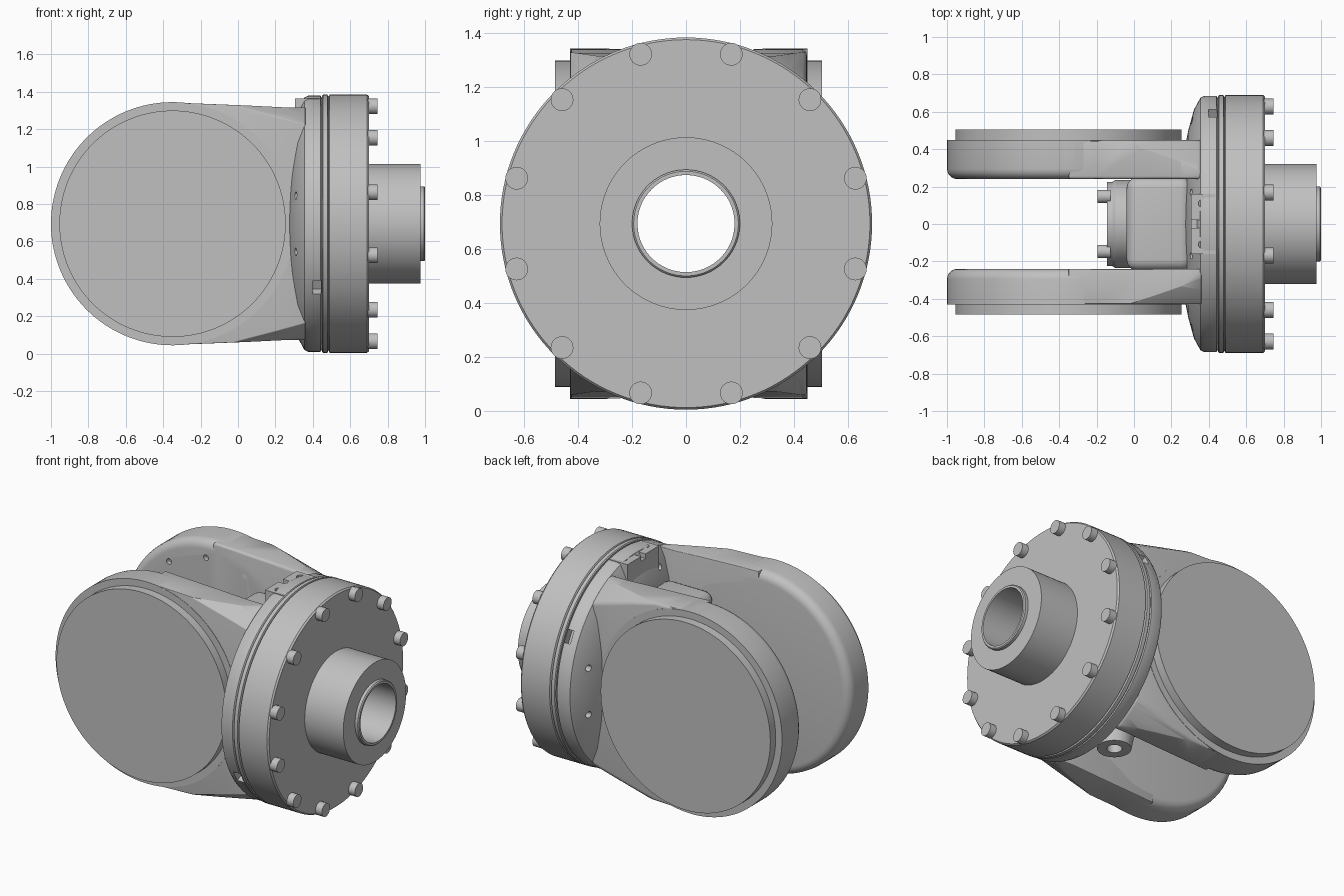
import bpy, bmesh, math
from mathutils import Matrix, Vector

cube = bpy.data.objects.get("Cube")
if cube:
    bpy.data.objects.remove(cube, do_unlink=True)

CZ = 0.695          # height of the main axis
ARM_X = -0.35       # centre of the round arm ends

grey = bpy.data.materials.new("machined grey")
grey.use_nodes = True
colour = (0.53, 0.53, 0.53, 1)
grey.diffuse_color = colour
grey.node_tree.nodes["Principled BSDF"].inputs["Base Color"].default_value = colour


def finish(name, bm):
    bmesh.ops.recalc_face_normals(bm, faces=bm.faces)
    mesh = bpy.data.meshes.new(name)
    bm.to_mesh(mesh)
    bm.free()
    mesh.materials.append(grey)
    ob = bpy.data.objects.new(name, mesh)
    bpy.context.collection.objects.link(ob)
    return ob


def add_cyl(bm, centre, axis, radius, depth, radius2=None, segs=96):
    rot = Vector((0, 0, 1)).rotation_difference(Vector(axis)).to_matrix().to_4x4()
    return bmesh.ops.create_cone(
        bm, cap_ends=True, segments=segs, radius1=radius,
        radius2=radius if radius2 is None else radius2, depth=depth,
        matrix=Matrix.Translation(centre) @ rot)["verts"]


def add_box(bm, centre, size, rot=Matrix()):
    m = Matrix.Translation(centre) @ rot @ Matrix.Diagonal((*size, 1))
    return bmesh.ops.create_cube(bm, size=1, matrix=m)["verts"]


def lathe(name, profile, segs=128):
    """Spin a closed (x, radius) outline round the main axis."""
    bm = bmesh.new()
    rings = []
    for i in range(segs):
        a = 2 * math.pi * i / segs
        rings.append([bm.verts.new((x, r * math.cos(a), CZ + r * math.sin(a)))
                      for x, r in profile])
    n = len(profile)
    for i in range(segs):
        p, q = rings[i], rings[(i + 1) % segs]
        for j in range(n):
            k = (j + 1) % n
            bm.faces.new((p[j], p[k], q[k], q[j]))
    return finish(name, bm)


def apply(ob):
    mesh = bpy.data.meshes.new_from_object(
        ob.evaluated_get(bpy.context.evaluated_depsgraph_get()))
    ob.modifiers.clear()
    ob.data = mesh


def boolean(ob, bm, operation="DIFFERENCE"):
    cutter = finish("cutter", bm)
    cutter.hide_render = True
    mod = ob.modifiers.new("cut", "BOOLEAN")
    mod.operation, mod.object, mod.solver = operation, cutter, "EXACT"
    apply(ob)
    bpy.data.objects.remove(cutter, do_unlink=True)


def bevel(ob, width, segs=3):
    mod = ob.modifiers.new("round", "BEVEL")
    mod.width, mod.segments, mod.limit_method = width, segs, "ANGLE"
    mod.angle_limit = math.radians(40)
    apply(ob)


parts = []

# Flange housing with a tapered back
housing = lathe("flange_housing", [
    (0.45, 0.18), (0.45, 0.672), (0.44, 0.685), (0.375, 0.685), (0.355, 0.675),
    (0.32, 0.61), (0.29, 0.5), (0.27, 0.4), (0.27, 0.18)])
bm = bmesh.new()
for s in (1, -1):
    # side windows in the rim and screw holes in the tapered back
    turn = Matrix.Rotation(math.radians(30), 4, "X")
    add_box(bm, (0.42, s * 0.6, CZ + s * 0.345), (0.045, 0.12, 0.08), turn)
    for z in (-0.46, -0.15, 0.15, 0.46):
        y = math.sqrt(0.57 ** 2 - z * z)
        add_cyl(bm, (0.3, s * y, CZ + z), (1, 0, 0), 0.02, 0.12, segs=20)
        if abs(z) > 0.3:
            add_cyl(bm, (0.3, s * 0.17, CZ + z * 1.15), (1, 0, 0), 0.018, 0.12, segs=20)
boolean(housing, bm)
parts.append(housing)

# Slotted mounting pad on top of the housing
bm = bmesh.new()
add_box(bm, (0.37, 0, CZ + 0.6), (0.13, 0.32, 0.14))
pad = finish("top_pad", bm)
bm = bmesh.new()
add_box(bm, (0.36, 0, CZ + 0.68), (0.2, 0.045, 0.08))
for s in (1, -1):
    add_cyl(bm, (0.37, s * 0.11, CZ + 0.67), (0, 0, 1), 0.025, 0.1, segs=20)
boolean(pad, bm)
parts.append(pad)

# Spacer ring, front cover and output hub
parts.append(lathe("spacer_ring", [
    (0.45, 0.18), (0.45, 0.685), (0.455, 0.69), (0.478, 0.69), (0.483, 0.678), (0.483, 0.18)]))
parts.append(lathe("front_cover", [
    (0.483, 0.18), (0.483, 0.678), (0.49, 0.69), (0.69, 0.69), (0.70, 0.682), (0.70, 0.18)]))
parts.append(lathe("output_hub", [
    (0.70, 0.18), (0.70, 0.32), (0.975, 0.32), (0.975, 0.2), (0.994, 0.2),
    (1.0, 0.194), (1.0, 0.18)]))

# Ring of cover bolts
bm = bmesh.new()
for i in range(12):
    a = math.radians(15 + 30 * i)
    add_cyl(bm, (0.72, 0.65 * math.cos(a), CZ + 0.65 * math.sin(a)), (1, 0, 0), 0.042, 0.05, segs=32)
parts.append(finish("cover_bolts", bm))

# Fork arms: round end, tapering neck and outer cover disc
for s, side in ((1, "back"), (-1, "front")):
    outer = 0.45 if s > 0 else 0.43
    depth = outer - 0.24
    mid = s * (0.24 + outer) / 2

    bm = bmesh.new()
    add_cyl(bm, (ARM_X, mid, CZ), (0, 1, 0), 0.65, depth, segs=128)
    rim = [e for e in bm.edges
           if all(abs(abs(v.co.y) - 0.24) < 0.001 for v in e.verts)]
    bmesh.ops.bevel(bm, geom=rim, offset=0.055, segments=5, affect="EDGES", profile=0.5)
    arm = finish(side + "_arm", bm)
    bm = bmesh.new()
    if s > 0:
        # bolt circle on the inner face and locating slot on the top edge
        for i in range(12):
            a = math.radians(5 + 30 * i)
            add_cyl(bm, (ARM_X + 0.54 * math.cos(a), 0.24, CZ + 0.54 * math.sin(a)),
                    (0, 1, 0), 0.018, 0.06, segs=20)
        add_box(bm, (ARM_X, 0.43, CZ + 0.65), (0.05, 0.09, 0.08))
        add_cyl(bm, (ARM_X, 0.385, CZ + 0.65), (0, 0, 1), 0.025, 0.08, segs=24)
        boolean(arm, bm)
    else:
        bm.free()
    parts.append(arm)

    bm = bmesh.new()
    top = [(ARM_X, 0.648), (-0.2, 0.642), (0.05, 0.632), (0.25, 0.622), (0.36, 0.622)]
    outline = top + [(x, -z) for x, z in reversed(top)]
    face = bm.faces.new([bm.verts.new((x, s * 0.24, CZ + z)) for x, z in outline])
    ext = bmesh.ops.extrude_face_region(bm, geom=[face])["geom"]
    bmesh.ops.translate(bm, vec=(0, s * (depth - 0.002), 0),
                        verts=[v for v in ext if isinstance(v, bmesh.types.BMVert)])
    neck = finish(side + "_neck", bm)
    bm = bmesh.new()
    add_cyl(bm, (0, 0, CZ), (1, 0, 0), 0.84, 0.74, 0.68, segs=128)
    boolean(neck, bm, "INTERSECT")
    bevel(neck, 0.03)
    parts.append(neck)

    bm = bmesh.new()
    add_cyl(bm, (ARM_X, s * (outer + 0.0275), CZ), (0, 1, 0), 0.605, 0.055, segs=128)
    parts.append(finish(side + "_cover_disc", bm))

# Web that joins the arms behind the flange, bored through
bm = bmesh.new()
add_box(bm, (0.135, 0, CZ), (0.35, 0.5, 0.88))
web = finish("fork_web", bm)
bevel(web, 0.06, 5)
bm = bmesh.new()
add_cyl(bm, (0.1, 0, CZ), (1, 0, 0), 0.18, 0.6)
boolean(web, bm)
parts.append(web)

# Inner bearing ring with its bolts
parts.append(lathe("bearing_ring", [
    (-0.02, 0.18), (-0.02, 0.235), (-0.10, 0.235), (-0.115, 0.225),
    (-0.145, 0.225), (-0.145, 0.18)]))
bm = bmesh.new()
for sy in (1, -1):
    for sz in (1, -1):
        add_cyl(bm, (-0.16, sy * 0.147, CZ + sz * 0.16), (1, 0, 0), 0.036, 0.07, segs=32)
parts.append(finish("bearing_bolts", bm))

# Cable outlet under the web
bm = bmesh.new()
add_cyl(bm, (0.15, 0, 0.2), (0, 0, 1), 0.1, 0.16, 0.13, segs=48)
outlet = finish("cable_outlet", bm)
bm = bmesh.new()
add_cyl(bm, (0.15, 0, 0.12), (0, 0, 1), 0.045, 0.1, segs=32)
boolean(outlet, bm)
parts.append(outlet)

# Smooth shading with sharp machined edges
bpy.ops.object.select_all(action="DESELECT")
for ob in parts:
    ob.select_set(True)
bpy.context.view_layer.objects.active = parts[0]
bpy.ops.object.shade_smooth_by_angle(angle=math.radians(30))
